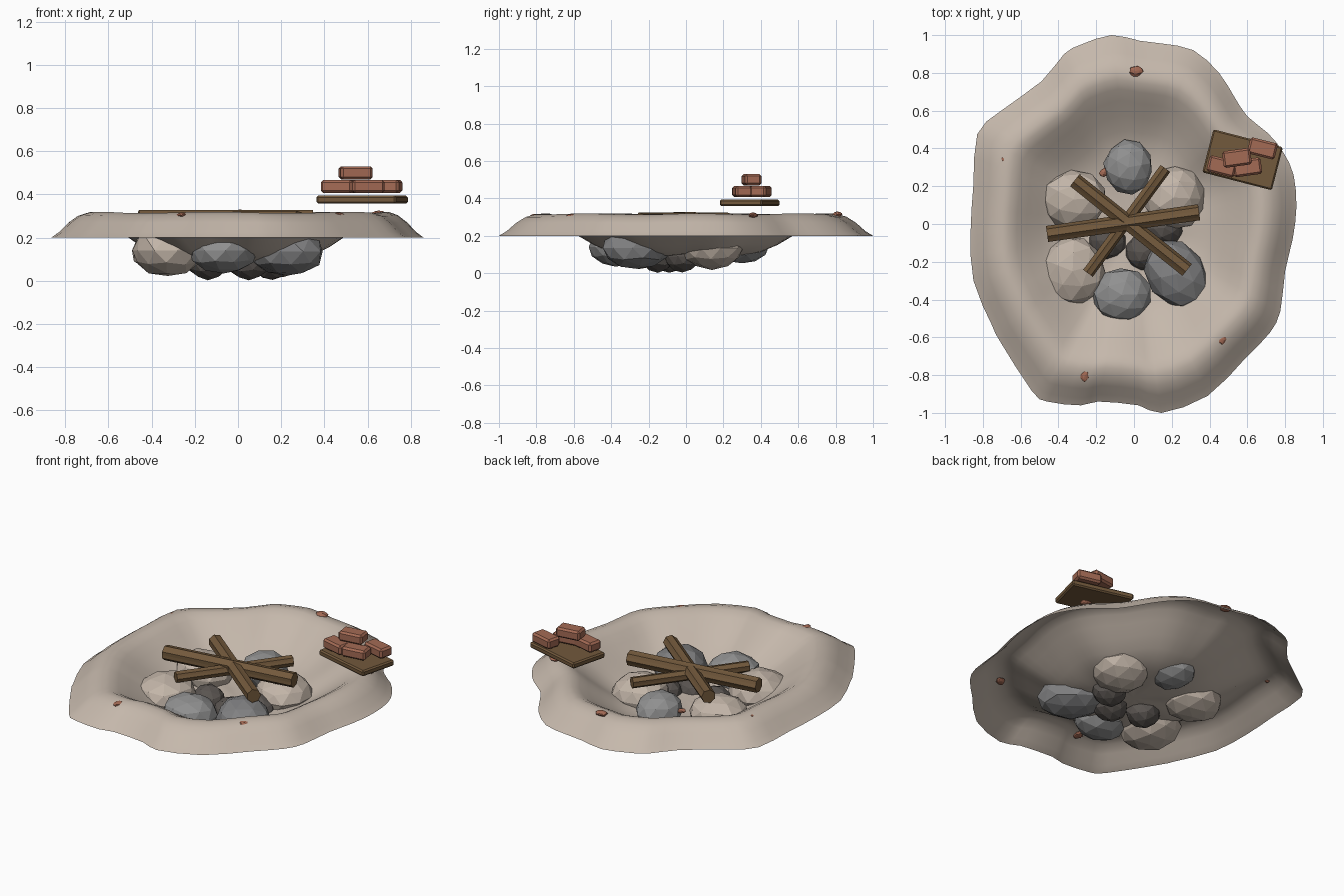
import bpy, bmesh, math, random
from mathutils import Vector, Matrix

random.seed(4)
if "Cube" in bpy.data.objects:
    bpy.data.objects.remove(bpy.data.objects["Cube"], do_unlink=True)


def material(name, rgb):
    mat = bpy.data.materials.new(name)
    mat.use_nodes = True
    color = (*rgb, 1)
    mat.diffuse_color = color
    bsdf = mat.node_tree.nodes["Principled BSDF"]
    bsdf.inputs["Base Color"].default_value = color
    bsdf.inputs["Roughness"].default_value = 0.9
    return mat


sand = material("sand", (0.56, 0.48, 0.41))
pale_stone = material("pale_stone", (0.54, 0.46, 0.39))
grey_stone = material("grey_stone", (0.28, 0.28, 0.28))
slate_stone = material("slate_stone", (0.22, 0.22, 0.225))
dark_stone = material("dark_stone", (0.10, 0.088, 0.08))
wood = material("wood", (0.17, 0.10, 0.045))
brick_red = material("brick_red", (0.37, 0.145, 0.09))


def finish(bm, name, mat, smooth=False):
    bmesh.ops.recalc_face_normals(bm, faces=bm.faces)
    mesh = bpy.data.meshes.new(name)
    bm.to_mesh(mesh)
    bm.free()
    mesh.materials.append(mat)
    for poly in mesh.polygons:
        poly.use_smooth = smooth
    obj = bpy.data.objects.new(name, mesh)
    bpy.context.scene.collection.objects.link(obj)
    return obj


# Sand pit: irregular outline scaled inwards through a raised rim to a floor
outline = [(-.12, 1), (.03, .97), (.15, .955), (.315, .92), (.45, .8), (.53, .675),
           (.6, .57), (.71, .48), (.79, .38), (.845, .26), (.86, .09), (.84, -.08),
           (.8, -.25), (.775, -.46), (.72, -.575), (.59, -.71), (.39, -.91),
           (.145, -1), (.025, -.96), (-.19, -.94), (-.28, -.96), (-.46, -.94),
           (-.54, -.885), (-.71, -.62), (-.75, -.54), (-.85, -.3), (-.865, -.04),
           (-.85, .21), (-.83, .475), (-.71, .595), (-.49, .755), (-.37, .9), (-.28, .95)]
profile = [(1, .2), (.96, .225), (.91, .27), (.86, .302), (.81, .316), (.77, .314),
           (.72, .29), (.66, .25), (.58, .2), (.5, .153), (.42, .12), (.32, .1), (.16, .095)]


def dense_outline(steps=2):
    """Subdivide the closed outline with a gentle spline."""
    pts = [Vector(p) for p in outline]
    count, result = len(pts), []
    for i in range(count):
        a, b, c, d = (pts[(i + k) % count] for k in (-1, 0, 1, 2))
        for s in range(steps):
            t = s / steps
            line = b.lerp(c, t)
            bow = (b + c - a - d) * (0.25 * t * (1 - t))
            result.append(line + bow)
    return result


bm = bmesh.new()
rings = []
for ratio, z in profile:
    ring = []
    for p in dense_outline():
        angle = math.atan2(p.y, p.x)
        oval = Vector((0.85 * math.cos(angle), 0.96 * math.sin(angle)))
        q = p.lerp(oval, 0.6 * (1 - ratio)) * ratio
        ripple = 0.006 * math.sin(7 * angle + 1) * math.sin(math.pi * ratio)
        ring.append(bm.verts.new((q.x, q.y, z + ripple)))
    rings.append(ring)
for outer, inner in zip(rings, rings[1:]):
    for i in range(len(outer)):
        j = (i + 1) % len(outer)
        bm.faces.new((outer[i], inner[i], inner[j], outer[j]))
middle = bm.verts.new((0, 0, 0.094))
for i, v in enumerate(rings[-1]):
    bm.faces.new((v, middle, rings[-1][(i + 1) % len(rings[-1])]))
pit = finish(bm, "sand_pit", sand, smooth=True)
if pit.data.polygons[0].normal.z < 0:
    pit.data.flip_normals()


def stone(name, mat, center, radii, turn=0, rough=0.04):
    bm = bmesh.new()
    bmesh.ops.create_icosphere(bm, subdivisions=2, radius=1)
    spin = Matrix.Rotation(random.uniform(0, 6), 3, "Z")
    place = Matrix.Rotation(math.radians(turn), 3, "Z")
    for v in bm.verts:
        p = spin @ v.co * random.uniform(1 - rough, 1 + rough)
        p = Vector(a * b for a, b in zip(p, radii))
        v.co = place @ p + Vector(center)
    return finish(bm, name, mat)


# Ring of stones
stone("back_stone", grey_stone, (-.03, .30, .155), (.13, .145, .105))
stone("back_right_stone", pale_stone, (-.32, .13, .14), (.18, .155, .11))
stone("back_left_stone", pale_stone, (.21, .14, .135), (.165, .17, .115))
stone("front_right_stone", pale_stone, (-.325, -.25, .14), (.17, .18, .12))
stone("front_stone", grey_stone, (-.065, -.375, .14), (.16, .145, .105))
stone("front_left_stone", slate_stone, (.225, -.265, .135), (.2, .155, .115), turn=-50)

# Charred stones in the middle
for i, (x, y) in enumerate([(-.14, -.09), (.16, -.02), (.05, -.15)]):
    stone(f"charred_stone_{i + 1}", dark_stone, (x, y, .09), (.1, .095, .085))

# Brick crumbs scattered on the sand
for i, (x, y, z, r) in enumerate([(.01, .81, .314, .036), (.465, -.61, .302, .034),
                                  (-.26, -.8, .302, .034), (-.69, .34, .308, .014),
                                  (.65, .36, .31, .034), (-.155, .275, .17, .03)]):
    stone(f"brick_crumb_{i + 1}", brick_red, (x, y, z), (r, r * .75, r * .4),
          turn=i * 40, rough=.15)


def log(name, start, end, z, radius, sides=14):
    """Grooved log lying between two points."""
    a, b = Vector((*start, z)), Vector((*end, z))
    along = (b - a).normalized()
    side = along.cross(Vector((0, 0, 1)))
    up = Vector((0, 0, 1))
    bm = bmesh.new()
    ends = []
    for base in (a, b):
        ring = []
        for i in range(sides):
            t = math.tau * i / sides
            r = radius * (1 if i % 2 else 0.88)
            ring.append(bm.verts.new(base + side * r * math.cos(t) + up * r * math.sin(t)))
        ends.append(ring)
        bm.faces.new(ring)
    for i in range(sides):
        j = (i + 1) % sides
        bm.faces.new((ends[0][i], ends[0][j], ends[1][j], ends[1][i]))
    return finish(bm, name, wood)


# Crossed firewood
log("long_log", (-.46, -.055), (.345, .06), .283, .045)
log("front_log", (-.315, .23), (.28, -.245), .283, .042)
log("thin_log", (.165, .295), (-.245, -.26), .265, .033)


def block(name, mat, center, size, turn, bevel):
    bm = bmesh.new()
    bmesh.ops.create_cube(bm, size=1)
    bmesh.ops.scale(bm, vec=size, verts=bm.verts)
    bmesh.ops.bevel(bm, geom=bm.edges[:], offset=bevel, segments=1, affect="EDGES")
    bmesh.ops.rotate(bm, matrix=Matrix.Rotation(math.radians(turn), 3, "Z"), verts=bm.verts)
    bmesh.ops.translate(bm, vec=center, verts=bm.verts)
    return finish(bm, name, mat)


# Board with a small stack of bricks
block("board", wood, (.575, .34, .376), (.38, .235, .036), -14.5, .008)
for i, (x, y, z, turn) in enumerate([(.465, .305, .437, -14), (.6, .3, .437, 8),
                                     (.68, .4, .437, -14), (.545, .35, .5, 8)]):
    block(f"brick_{i + 1}", brick_red, (x, y, z), (.15, .088, .06), turn, .011)
